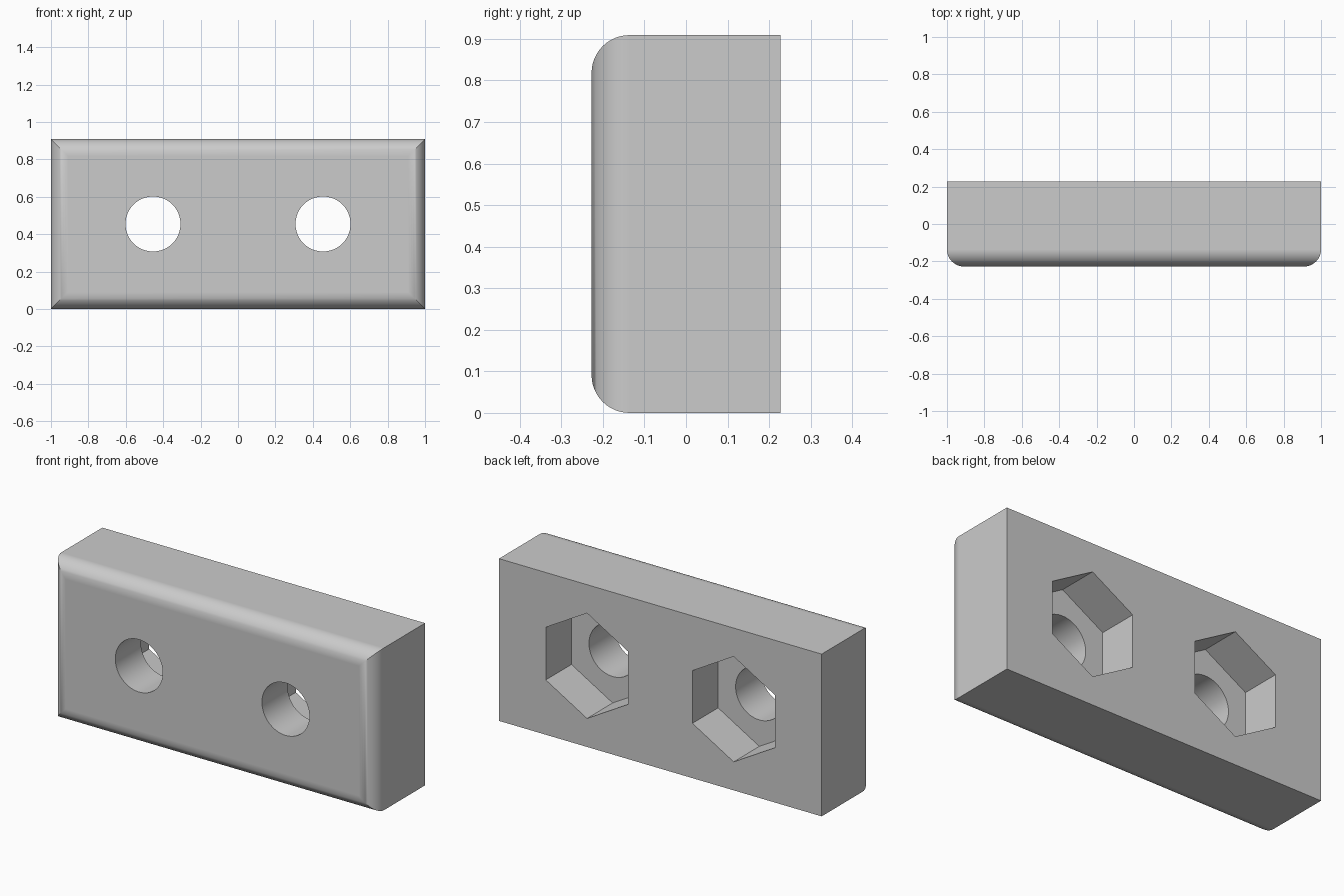
import bpy, bmesh
from math import sin, cos, pi, radians

if "Cube" in bpy.data.objects:
    bpy.data.objects.remove(bpy.data.objects["Cube"], do_unlink=True)

WIDTH, HEIGHT, DEPTH = 2.0, 0.909, 0.4545
FILLET, STEPS = 0.091, 12
HOLE_X, HOLE_R, HEX_R = 0.4545, 0.147, 0.295

grey = bpy.data.materials.new("light grey")
grey.use_nodes = True
grey.diffuse_color = (0.6, 0.6, 0.6, 1)
grey.node_tree.nodes["Principled BSDF"].inputs["Base Color"].default_value = (0.6, 0.6, 0.6, 1)


def make_object(name, bm):
    bmesh.ops.recalc_face_normals(bm, faces=bm.faces)
    mesh = bpy.data.meshes.new(name)
    bm.to_mesh(mesh)
    bm.free()
    mesh.materials.append(grey)
    obj = bpy.data.objects.new(name, mesh)
    bpy.context.collection.objects.link(obj)
    return obj


def loft(name, rings):
    """Skin a list of closed rings and cap both ends."""
    bm = bmesh.new()
    loops = [[bm.verts.new(p) for p in ring] for ring in rings]
    n = len(loops[0])
    for a, b in zip(loops, loops[1:]):
        for i in range(n):
            j = (i + 1) % n
            bm.faces.new((a[i], a[j], b[j], b[i]))
    bm.faces.new(loops[0])
    bm.faces.new(loops[-1])
    return make_object(name, bm)


def rectangle(y, inset):
    x, low, high = WIDTH / 2 - inset, inset, HEIGHT - inset
    return [(-x, y, low), (x, y, low), (x, y, high), (-x, y, high)]


def polygon(x, y, radius, sides):
    # First corner points straight up
    return [(x + radius * sin(2 * pi * i / sides), y,
             HEIGHT / 2 + radius * cos(2 * pi * i / sides)) for i in range(sides)]


# Block with mitred rounded front edges
rings = [rectangle(DEPTH / 2, 0)]
for k in range(STEPS + 1):
    t = pi / 2 * k / STEPS
    rings.append(rectangle(-DEPTH / 2 + FILLET * (1 - sin(t)), FILLET * (1 - cos(t))))
block = loft("mounting_block", rings)

# Round through holes and hexagonal nut pockets in the back half
cutters = []
for side, x in (("right", -HOLE_X), ("left", HOLE_X)):
    cutters.append(loft(side + "_hole_cutter",
                        [polygon(x, y, HOLE_R, 64) for y in (-DEPTH, DEPTH)]))
    cutters.append(loft(side + "_nut_cutter",
                        [polygon(x, y, HEX_R, 6) for y in (0, DEPTH)]))

bpy.ops.object.select_all(action='DESELECT')
block.select_set(True)
bpy.context.view_layer.objects.active = block
for cutter in cutters:
    cutter.hide_render = True
    mod = block.modifiers.new(cutter.name, 'BOOLEAN')
    mod.operation = 'DIFFERENCE'
    mod.solver = 'EXACT'
    mod.object = cutter
    bpy.ops.object.modifier_apply(modifier=mod.name)
for cutter in cutters:
    bpy.data.objects.remove(cutter, do_unlink=True)

# Smooth fillets and holes, crisp edges elsewhere
bpy.ops.object.shade_smooth_by_angle(angle=radians(30))
weighted = block.modifiers.new("flat_face_normals", 'WEIGHTED_NORMAL')
weighted.keep_sharp = True
